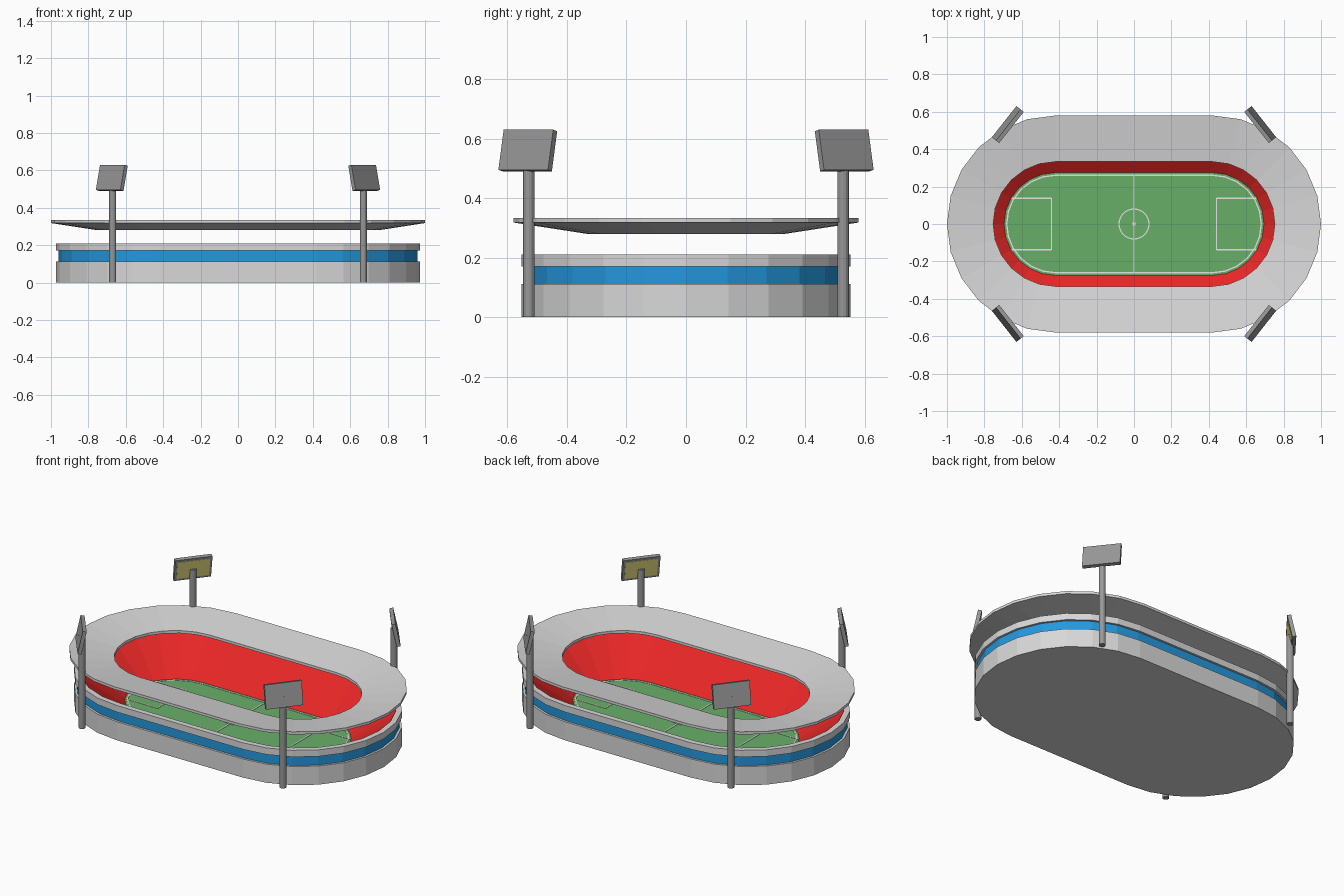
import bpy, bmesh, math
from mathutils import Matrix, Vector

cube = bpy.data.objects.get("Cube")
if cube:
    bpy.data.objects.remove(cube, do_unlink=True)

STRAIGHT = 0.42   # half length of the straight sides
ARC = 12          # facets per rounded end
PITCH_Z = 0.03


def material(name, *srgb):
    lin = [((c / 255 + 0.055) / 1.055) ** 2.4 for c in srgb] + [1]
    m = bpy.data.materials.new(name)
    m.use_nodes = True
    m.diffuse_color = lin
    m.node_tree.nodes["Principled BSDF"].inputs["Base Color"].default_value = lin
    return m


CONCRETE = material("light concrete", 216, 216, 216)
BLUE = material("facade blue", 36, 152, 222)
RED = material("seat red", 230, 38, 38)
GREEN = material("grass green", 105, 175, 105)
WHITE = material("line white", 232, 235, 232)
STEEL = material("steel grey", 152, 152, 152)
GLOW = material("lamp yellow", 245, 238, 140)


def finish(name, bm, mat):
    bmesh.ops.recalc_face_normals(bm, faces=bm.faces)
    mesh = bpy.data.meshes.new(name)
    bm.to_mesh(mesh)
    bm.free()
    mesh.materials.append(mat)
    obj = bpy.data.objects.new(name, mesh)
    bpy.context.collection.objects.link(obj)
    return obj


def oval(r, z, straight, arc):
    """Points of a rounded track outline: two half circles joined by straights."""
    pts = []
    for side, start in ((1, -math.pi / 2), (-1, math.pi / 2)):
        for i in range(arc + (1 if straight else 0)):
            a = start + math.pi * i / arc
            pts.append((side * straight + r * math.cos(a), r * math.sin(a), z))
    return pts


def loft(name, profile, mat, closed=False, cap=None, straight=STRAIGHT, arc=ARC):
    """Sweep an (r, z) profile round the oval; cap fills one end ring."""
    bm = bmesh.new()
    rings = [[bm.verts.new(p) for p in oval(r, z, straight, arc)] for r, z in profile]
    pairs = list(zip(rings, rings[1:]))
    if closed:
        pairs.append((rings[-1], rings[0]))
    for a, b in pairs:
        for i in range(len(a)):
            j = (i + 1) % len(a)
            bm.faces.new((a[i], a[j], b[j], b[i]))
    if cap is not None:
        bm.faces.new(rings[cap])
    return finish(name, bm, mat)


def block(name, size, matrix, mat):
    bm = bmesh.new()
    bmesh.ops.create_cube(bm, size=1, matrix=matrix @ Matrix.Diagonal((*size, 1)))
    return finish(name, bm, mat)


def band(r0, r1, z0, z1):
    return [(r0, z0), (r1, z0), (r1, z1), (r0, z1)]


# Bowl: lower wall, recessed facade, upper rim, sloped seating
loft("lower_wall", [(0.553, 0), (0.553, 0.112), (0.53, 0.112)], CONCRETE, cap=0)
loft("facade_band", [(0.54, 0.112), (0.54, 0.17)], BLUE)
loft("upper_rim", band(0.52, 0.553, 0.17, 0.21), CONCRETE, closed=True)
loft("seating", [(0.522, 0.208), (0.272, PITCH_Z - 0.002)], RED)

# Floating roof ring, dished towards the opening
loft("roof", [(0.333, 0.28), (0.58, 0.318), (0.58, 0.334), (0.333, 0.296)],
     CONCRETE, closed=True)

# Pitch and its painted lines
loft("pitch", [(0.28, PITCH_Z - 0.01), (0.28, PITCH_Z)], GREEN, cap=1)
LINE = 0.007
top = PITCH_Z + 0.002
loft("boundary_line", band(0.257, 0.264, PITCH_Z - 0.001, top), WHITE, closed=True)
loft("centre_circle", band(0.077, 0.083, PITCH_Z - 0.001, top), WHITE,
     closed=True, straight=0, arc=16)
loft("centre_spot", [(0.01, PITCH_Z), (0.01, top)], WHITE, cap=1, straight=0, arc=8)


def line(name, x, y, lx, ly):
    block(name, (lx, ly, 0.003), Matrix.Translation((x, y, PITCH_Z + 0.0005)), WHITE)


line("halfway_line", 0, 0, LINE, 0.52)
for sx, end in ((-1, "right"), (1, "left")):
    line(f"{end}_box_front", sx * 0.441, 0, LINE, 0.28)
    for sy, edge in ((-1, "front"), (1, "back")):
        line(f"{end}_box_{edge}_side", sx * 0.547, sy * 0.138, 0.214, LINE)

# Floodlights: pole, tilted housing and glowing face at each corner
for sx, end in ((-1, "right"), (1, "left")):
    for sy, edge in ((-1, "front"), (1, "back")):
        tag = f"{edge}_{end}"
        x, y = sx * 0.67, sy * 0.528
        bm = bmesh.new()
        bmesh.ops.create_cone(bm, cap_ends=True, segments=12, radius1=0.019,
                              radius2=0.019, depth=0.556,
                              matrix=Matrix.Translation((x, y, 0.278)))
        finish(f"{tag}_pole", bm, STEEL)
        inward = Vector((-x, -y, 0)).normalized()
        spin = math.atan2(inward.y, inward.x) - math.pi / 2
        pose = (Matrix.Translation(Vector((x, y, 0.56)) - inward * 0.006)
                @ Matrix.Rotation(spin, 4, 'Z')
                @ Matrix.Rotation(math.radians(-12), 4, 'X'))
        block(f"{tag}_lamp_housing", (0.212, 0.022, 0.138), pose, STEEL)
        block(f"{tag}_lamp_face", (0.186, 0.004, 0.112),
              pose @ Matrix.Translation((0, 0.011, 0)), GLOW)
